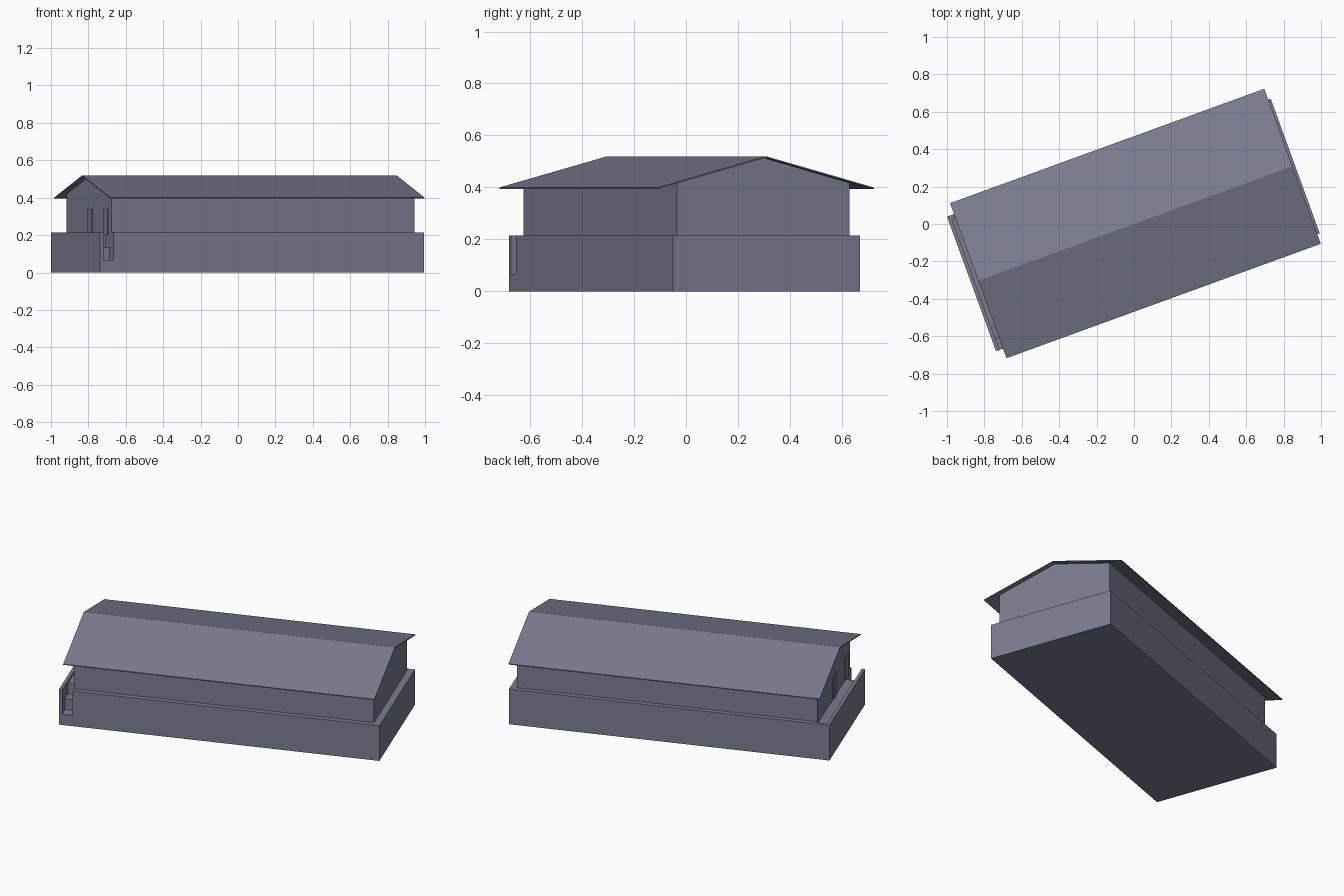
import bpy, math

if "Cube" in bpy.data.objects:
    bpy.data.objects.remove(bpy.data.objects["Cube"])

ANGLE = math.radians(20)   # whole building is turned on the plot

slate = bpy.data.materials.new("slate")
slate.diffuse_color = (0.2, 0.205, 0.28, 1)
slate.use_nodes = True
slate.node_tree.nodes["Principled BSDF"].inputs["Base Color"].default_value = slate.diffuse_color


def prism(name, profile, u0, u1):
    """Extrude a (v, z) profile along the building's long axis u."""
    n = len(profile)
    verts = [(u, v, z) for u in (u0, u1) for v, z in profile]
    faces = [tuple(reversed(range(n))), tuple(range(n, 2 * n))]
    faces += [(i, (i + 1) % n, n + (i + 1) % n, n + i) for i in range(n)]
    mesh = bpy.data.meshes.new(name)
    mesh.from_pydata(verts, [], faces)
    mesh.materials.append(slate)
    obj = bpy.data.objects.new(name, mesh)
    obj.rotation_euler.z = ANGLE
    bpy.context.collection.objects.link(obj)
    return obj


def rect(v0, v1, z0, z1):
    return [(v0, z0), (v1, z0), (v1, z1), (v0, z1)]


# Raised base, 0.215 high
base = prism("base", rect(-0.387, 0.379, 0, 0.215), -0.926, 0.916)

# Stairwell and porch walkway cut behind the end parapet
cutter = prism("porch_cutter", [
    (-0.42, 0.067), (-0.325, 0.067), (-0.325, 0.133), (-0.26, 0.133),
    (-0.26, 0.20), (0.358, 0.20), (0.358, 0.30), (-0.42, 0.30)], -0.906, -0.848)
cutter.hide_render = True
cutter.hide_viewport = True
cut = base.modifiers.new("porch", 'BOOLEAN')
cut.operation = 'DIFFERENCE'
cut.solver = 'EXACT'
cut.object = cutter

# Gabled house walls
prism("walls", [(-0.356, 0.213), (0.35, 0.213), (0.35, 0.418),
                (0, 0.514), (-0.356, 0.416)], -0.848, 0.876)

# Thin overhanging gable roof
prism("roof", [(-0.441, 0.395), (0, 0.515), (0.441, 0.395),
               (0.441, 0.40), (0, 0.52), (-0.441, 0.40)], -0.886, 0.902)

# Doors on the porch end
for i, v in enumerate((-0.27, -0.02)):
    prism(f"door_{i + 1}", rect(v - 0.035, v + 0.035, 0.20, 0.34), -0.853, -0.84)
